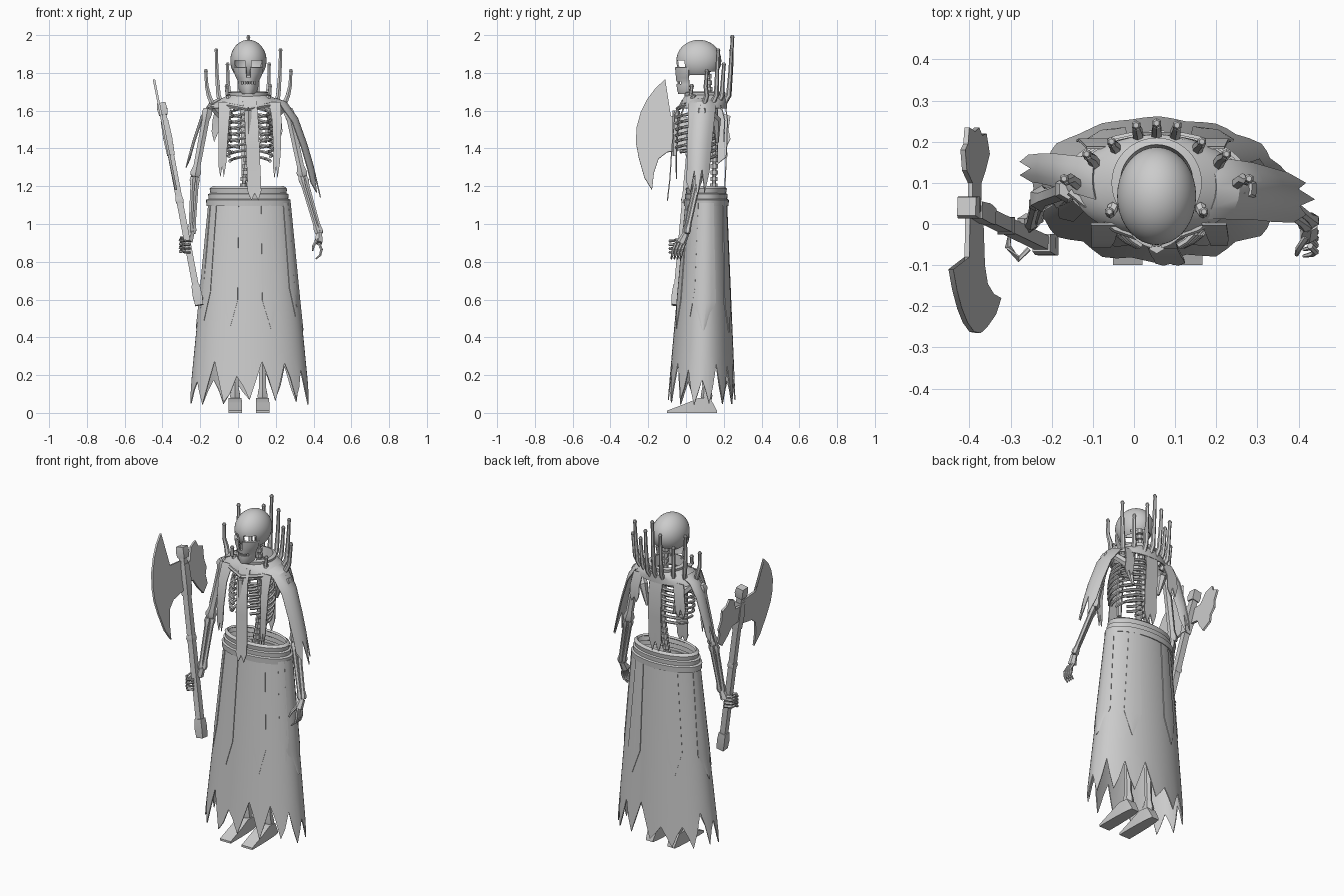
import bpy, bmesh, math, random
from mathutils import Vector, Matrix

random.seed(4)
if "Cube" in bpy.data.objects:
    bpy.data.objects.remove(bpy.data.objects["Cube"])

grey = bpy.data.materials.new("bone_grey")
grey.use_nodes = True
grey.diffuse_color = (0.6, 0.6, 0.6, 1)
grey.node_tree.nodes["Principled BSDF"].inputs["Base Color"].default_value = grey.diffuse_color
CX = 0.055   # body axis
TAU = math.tau


def finish(name, bm, thick=0):
    bmesh.ops.recalc_face_normals(bm, faces=bm.faces)
    me = bpy.data.meshes.new(name)
    bm.to_mesh(me)
    bm.free()
    ob = bpy.data.objects.new(name, me)
    bpy.context.collection.objects.link(ob)
    me.materials.append(grey)
    bpy.ops.object.select_all(action='DESELECT')
    ob.select_set(True)
    bpy.context.view_layer.objects.active = ob
    if thick:
        mod = ob.modifiers.new("thickness", 'SOLIDIFY')
        mod.thickness, mod.offset = thick, 0
        bpy.ops.object.modifier_apply(modifier=mod.name)
    bpy.ops.object.shade_smooth_by_angle(angle=math.radians(32))


def skin(bm, rows, wrap=False, caps=False):
    """Joins rows of points with quads."""
    vs = [[bm.verts.new(p) for p in r] for r in rows]
    n = len(vs[0])
    for a, b in zip(vs, vs[1:]):
        for j in range(n if wrap else n - 1):
            k = (j + 1) % n
            bm.faces.new((a[j], a[k], b[k], b[j]))
    if caps:
        bm.faces.new(vs[0])
        bm.faces.new(vs[-1])


def add_tube(bm, pts, radii, sides):
    pts = [Vector(p) for p in pts]
    if not isinstance(radii, (list, tuple)):
        radii = [radii] * len(pts)
    rows = []
    for i, p in enumerate(pts):
        d = (pts[min(i + 1, len(pts) - 1)] - pts[max(i - 1, 0)]).normalized()
        ref = Vector((0, 1, 0)) if abs(d.y) < 0.8 else Vector((0, 0, 1))
        u = d.cross(ref).normalized()
        v = d.cross(u)
        turn = math.pi / sides
        rows.append([p + radii[i] * (u * math.cos(TAU * j / sides + turn) + v * math.sin(TAU * j / sides + turn))
                     for j in range(sides)])
    skin(bm, rows, True, True)


def tubes(name, items, sides=6):
    bm = bmesh.new()
    for pts, r in items:
        add_tube(bm, pts, r, sides)
    finish(name, bm)


def bone(a, b, r):
    """Path and radii of a long bone with flared ends."""
    a, b = Vector(a), Vector(b)
    return [a.lerp(b, t) for t in (0, .06, .16, .84, .94, 1)], [r, r * 1.3, r * .9, r * .85, r * 1.3, r]


def loft(name, specs, thick=0.006, n=40):
    bm = bmesh.new()
    skin(bm, [[(CX + rx * math.cos(TAU * i / n), cy + ry * math.sin(TAU * i / n), z) for i in range(n)]
              for rx, ry, cy, z in specs], True)
    finish(name, bm, thick)


def ribbon(name, path, half, across=(1, 0, 0), rag=0.5, cols=5, bow=(0, 0, 0), taper=1.0):
    """Hanging cloth along a path, torn at its lower end."""
    across, bow = Vector(across), Vector(bow)
    rows = []
    for i, p in enumerate(path):
        w = half * (1 + (taper - 1) * i / (len(path) - 1))
        row = []
        for j in range(cols):
            s = 2 * j / (cols - 1) - 1
            q = Vector(p) + across * w * s - bow * s * s
            if i == len(path) - 1:
                q = q.lerp(rows[-1][j], rag * abs(s) * .4 if j % 2 else rag * random.uniform(.7, 1.2))
            row.append(q)
        rows.append(row)
    bm = bmesh.new()
    skin(bm, rows)
    finish(name, bm, 0.006)


# Skull: hollow cranium with eye sockets and an open base
bm = bmesh.new()
bmesh.ops.create_uvsphere(bm, u_segments=36, v_segments=28, radius=1)
bmesh.ops.transform(bm, matrix=Matrix.LocRotScale((CX, .068, 1.865), None, (.092, .115, .106)), verts=bm.verts)
holes = []
for f in bm.faces:
    c = f.calc_center_median()
    dx = abs(c.x - CX)
    socket = c.y < .02 and .014 < dx < .068 and 1.828 < c.z < 1.866
    if socket or c.z < 1.79 + (0.02 if c.y > .12 else 0):
        holes.append(f)
bmesh.ops.delete(bm, geom=holes, context='FACES')
finish("cranium", bm, 0.008)

# Face below the sockets, with a nose opening and mouth gap
bm = bmesh.new()
face = [(1.83, .08, .1), (1.80, .076, .098), (1.775, .064, .095), (1.755, .054, .092),
        (1.74, .052, .09), (1.715, .05, .09), (1.69, .036, .082)]
skin(bm, [[(CX + rx * math.sin(a), .045 - ry * math.cos(a), z)
           for a in [math.radians(-72 + 8 * k) for k in range(19)]] for z, rx, ry in face])
gone = []
for f in bm.faces:
    c = f.calc_center_median()
    dx = abs(c.x - CX)
    if (dx < .01 and 1.775 < c.z < 1.82) or (1.74 < c.z < 1.755 and dx < .036):
        gone.append(f)
bmesh.ops.delete(bm, geom=gone, context='FACES')
finish("face_and_jaw", bm, 0.008)
tubes("teeth", [([(CX + s * .009, -.042 + .0009 * s * s, 1.735), (CX + s * .009, -.042 + .0009 * s * s, 1.762)], .0035)
                for s in (-3, -2, -1, 0, 1, 2, 3)], 5)

# Spine, ribs, breastbone and shoulder bones
spine = [(CX - .13 * max(0, 1.4 - z), .13 + .02 * math.sin((z - 1.0) * 5), z) for z in [1.0 + .034 * i for i in range(25)]]
tubes("spine", [([(x, y, z - .011), (x, y, z + .011)], .021) for x, y, z in spine] + [(spine, .012)], 8)
ribs = []
for side in (-1, 1):
    for i in range(9):
        z, w = 1.62 - .032 * i, .095 + .036 * math.sin(math.pi * (i + 1) / 10)
        end = 155 if i < 6 else 155 - 22 * (i - 5)
        arc = [math.radians(end * k / 12) for k in range(13)]
        ribs.append(([(CX + .008 + side * w * math.sin(a), .045 + .108 * math.cos(a), z - .055 * a / 2.7) for a in arc], .0085))
tubes("ribs", ribs)
tubes("breastbone", [([(CX, -.052, 1.6), (CX, -.06, 1.36)], [.02, .012])])
tubes("collar_bones", [([(CX, -.045, 1.61), (CX + s * .1, -.01, 1.63), (CX + s * .21, .08, 1.62)], .011) for s in (-1, 1)])
tubes("shoulder_blades", [([(CX + s * .19, .1, 1.62), (CX + s * .12, .16, 1.55), (CX + s * .09, .165, 1.43)], [.02, .026, .008])
                          for s in (-1, 1)])
tubes("pelvis", [([(CX, .16, 1.08), (CX + s * .09, .13, 1.12), (CX + s * .11, .08, 1.08), (CX + s * .05, .06, .98)],
                  [.03, .03, .03, .02]) for s in (-1, 1)])

# Arms
arms = {"left": ((.265, .085, 1.61), (.343, .065, 1.25), (.43, .0, .95)),
        "right": ((-.16, .085, 1.61), (-.228, .06, 1.25), (-.245, .005, .95))}
for side, (sh, el, wr) in arms.items():
    tubes(side + "_upper_arm", [bone(sh, el, .025)])
    d = Vector((.011, .008, 0))
    tubes(side + "_forearm", [bone(Vector(el) + s * d, Vector(wr) + s * d * .7, .014) for s in (-1, 1)])

# Hanging left hand and gripping right hand
left = [([(.43, 0, .95), (.425, -.025, .9)], [.018, .024])]
right = [([(-.245, .005, .96), (-.262, .0, .91)], [.018, .026])]
for k in range(4):
    o = .016 * k
    left.append(([(.428, -.005 - o, .9), (.442, -.02 - o, .865), (.435, -.025 - o, .835), (.412, -.03 - o, .815)],
                 [.008, .008, .007, .004]))
    z = .925 - .02 * k
    right.append(([(-.262, .005, z), (-.3, -.01, z), (-.306, -.055, z - .01), (-.28, -.085, z - .015), (-.255, -.06, z - .015)],
                  [.01, .01, .009, .008, .006]))
left.append(([(.42, -.03, .92), (.40, -.06, .885), (.395, -.075, .86)], [.009, .008, .005]))
tubes("left_hand", left)
tubes("right_hand", right)

# Legs and wedge feet
for side, x in (("right", -.015), ("left", .13)):
    tubes(side + "_leg", [bone((x, .1, 1.0), (x, .09, .55), .028), bone((x, .09, .55), (x, .11, .06), .024)])
    bm = bmesh.new()
    skin(bm, [[(x - w, y, 0), (x + w, y, 0), (x + w, y, h), (x - w, y, h)]
              for y, w, h in ((-.1, .036, .012), (0, .036, .05), (.07, .034, .08), (.13, .03, .075), (.165, .024, .01))],
         True, True)
    finish(side + "_foot", bm)


def skirt_point(a, t, off=0.0):
    """Point on the skirt; a=0 faces forward, t runs from waist to hem."""
    rx, ry, cy = .212 + .106 * t + off, .108 + .07 * t + off, .107 - .025 * t
    return Vector((CX + .006 + rx * math.sin(a), cy - ry * math.cos(a), 1.11 - 1.07 * t))


# Long skirt with a torn hem: broad teeth, each with a point and a notch
N = 56
knots = [random.uniform(.965, 1.0) if i % 2 == 0 else random.uniform(.77, .9) for i in range(N // 2)]
hem = [knots[i // 2] if i % 2 == 0 else (knots[i // 2] + knots[(i // 2 + 1) % len(knots)]) / 2 + random.uniform(-.02, .02)
       for i in range(N)]
bm = bmesh.new()
skin(bm, [[skirt_point(TAU * i / N, hem[i] if t == 1 else t) for i in range(N)] for t in (0, .2, .4, .6, .75, 1)], True)
finish("skirt", bm, 0.006)

# Pointed cloth panels over the skirt
for k, (mid, half, tip) in enumerate(((-22, 9, .62), (24, 10, .62), (90, 27, .63), (-90, 24, .62), (150, 13, .64),
                                      (-150, 13, .6), (62, 9, .56), (-60, 9, .58))):
    rows = []
    for t in (0, .15, .3, tip - .14, tip):
        s = 0.04 if t == tip else .75 + .4 * t
        rows.append([skirt_point(math.radians(mid + half * s * u), t, .005) for u in (-1, -.6, -.2, .2, .6, 1)])
    bm = bmesh.new()
    skin(bm, rows)
    finish("skirt_panel_%d" % (k + 1), bm, 0.004)

# Layered waistband
loft("waistband", [(.216, .112, .107, 1.095), (.219, .115, .107, 1.125), (.206, .106, .107, 1.13), (.208, .108, .107, 1.155),
                   (.196, .1, .107, 1.16), (.2, .104, .107, 1.185), (.185, .092, .107, 1.195)], thick=.012)

# Mantle and collar
loft("mantle", [(.105, .1, .1, 1.68), (.145, .115, .1, 1.66), (.185, .12, .095, 1.635), (.202, .122, .092, 1.612)])
loft("collar", [(.098, .1, .1, 1.635), (.108, .108, .1, 1.695), (.09, .094, .1, 1.7), (.084, .088, .1, 1.64)], thick=.004)

# Crown of curved spines around the collar
spines = [(0, .19, .245, 1.0), (.05, .19, .24, .93), (.11, .16, .2, .855), (.17, .13, .17, .93), (.225, .09, .11, .82), (.115, .03, .03, .74)]
items = []
for dx, by, ty, top in spines:
    for s in ((-1, 1) if dx else (1,)):
        z = 1 + top
        p = [(CX + s * dx * .82, by, 1.62), (CX + s * dx * .93, (by + ty) / 2 + .01, 1.68),
             (CX + s * dx * .98, ty - .006, 1.62 + (z - 1.62) * .55), (CX + s * dx, ty, z - .02),
             (CX + s * dx, ty, z - .01), (CX + s * dx, ty, z)]
        items.append((p, [.015, .0135, .011, .009, .012, .007]))
tubes("collar_spines", items)

# Hanging cloth: front, back and shoulders
ribbon("front_tabard", [(.06, -.02, 1.655), (.07, -.058, 1.58), (.078, -.075, 1.4), (.085, -.085, 1.24), (.09, -.1, 1.11)], .036)
ribbon("right_front_strip", [(-.07, 0, 1.645), (-.075, -.04, 1.55), (-.08, -.055, 1.4), (-.085, -.05, 1.23)], .034, taper=.5)
ribbon("left_front_strip", [(.195, 0, 1.645), (.205, -.035, 1.55), (.207, -.05, 1.4), (.2, -.05, 1.22)], .03, taper=.5)
ribbon("back_strip", [(.05, .205, 1.65), (.055, .22, 1.55), (.06, .215, 1.4), (.06, .205, 1.17)], .042)
ribbon("right_back_strip", [(-.08, .185, 1.63), (-.1, .205, 1.55), (-.11, .2, 1.42)], .035)
ribbon("left_back_strip", [(.19, .185, 1.63), (.2, .205, 1.55), (.21, .2, 1.44)], .03)
ribbon("left_shoulder_cape", [(.2, .09, 1.665), (.255, .085, 1.645), (.315, .08, 1.56), (.365, .07, 1.42), (.397, .065, 1.31),
                              (.437, .06, 1.14)], .076, (0, 1, 0), .8, 7, (.028, 0, .02), .72)
ribbon("right_shoulder_cape", [(-.1, .11, 1.665), (-.15, .12, 1.64), (-.195, .13, 1.57), (-.235, .135, 1.45), (-.283, .135, 1.28)],
       .05, (0, 1, 0), .6, 5, (-.008, 0, .008), .6)

# Great axe: shaft, pommel and bindings
TOP, END = Vector((-.405, .042, 1.63)), Vector((-.205, -.055, .57))


def on_shaft(t):
    return TOP.lerp(END, t)


tubes("axe_shaft", [([on_shaft(0), on_shaft(1)], .024)], 4)
tubes("axe_fittings", [([on_shaft(a), on_shaft((a + b) / 2), on_shaft(b)], [r * .85, r, r * .85])
                       for a, b, r in ((-.01, .05, .038), (.08, .25, .034), (.46, .49, .03), (.9, 1.0, .036))], 4)


def blade(name, outline):
    bm = bmesh.new()
    f = bm.faces.new([bm.verts.new((-.418 - .2 * (z - 1.63), y, z)) for y, z in outline])
    bmesh.ops.triangulate(bm, faces=[f])
    finish(name, bm, 0.012)


blade("axe_crescent_blade", [(-.11, 1.765), (-.16, 1.72), (-.205, 1.66), (-.24, 1.59), (-.262, 1.51), (-.265, 1.43),
                             (-.25, 1.35), (-.22, 1.245), (-.18, 1.18), (-.17, 1.27), (-.145, 1.345), (-.1, 1.38),
                             (.02, 1.4), (.03, 1.56), (-.08, 1.57), (-.115, 1.62), (-.122, 1.69)])
blade("axe_back_blade", [(.02, 1.53), (.1, 1.53), (.13, 1.6), (.18, 1.62), (.195, 1.585), (.235, 1.57), (.225, 1.5),
                         (.235, 1.45), (.215, 1.41), (.22, 1.36), (.17, 1.32), (.13, 1.37), (.1, 1.42), (.02, 1.43)])
